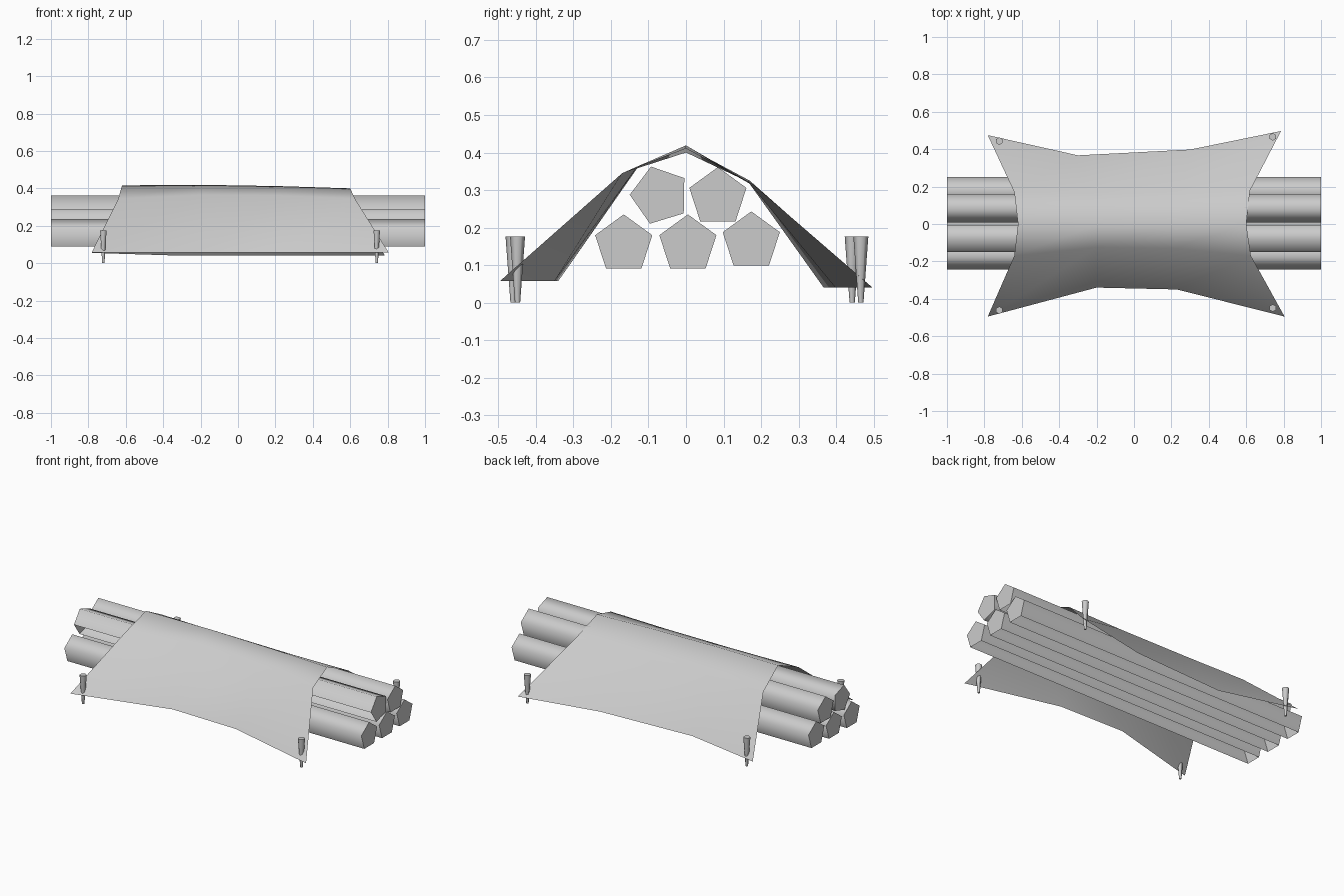
import bpy
import bmesh
from math import radians

cube = bpy.data.objects.get("Cube")
if cube:
    bpy.data.objects.remove(cube, do_unlink=True)

grey = bpy.data.materials.new("light_grey")
grey.use_nodes = True
grey.diffuse_color = (0.6, 0.6, 0.6, 1)
grey.node_tree.nodes["Principled BSDF"].inputs["Base Color"].default_value = (0.6, 0.6, 0.6, 1)


def finish(obj, name, angle):
    """Name, colour and smooth one part."""
    obj.name = obj.data.name = name
    obj.data.materials.append(grey)
    bpy.ops.object.select_all(action="DESELECT")
    obj.select_set(True)
    bpy.context.view_layer.objects.active = obj
    bpy.ops.object.shade_smooth_by_angle(angle=radians(angle))


# Five-sided logs lying along x, open along the underside: y, z, roll
logs = [(-0.166, 0.155, 0), (0.005, 0.155, 0), (0.174, 0.163, 0),
        (0.085, 0.281, 0), (-0.07, 0.286, -55)]
for i, (y, z, roll) in enumerate(logs):
    bpy.ops.mesh.primitive_cylinder_add(vertices=5, radius=0.08, depth=2, location=(0, y, z))
    log = bpy.context.object
    bm = bmesh.new()
    bm.from_mesh(log.data)
    # Lay the prism on its side with one corner upward
    for v in bm.verts:
        v.co = (v.co.z, v.co.x, v.co.y)
    bm.normal_update()
    underside = [f for f in bm.faces if f.normal.z < -0.9]
    bmesh.ops.delete(bm, geom=underside, context="FACES")
    bm.to_mesh(log.data)
    bm.free()
    log.rotation_euler.x = radians(roll)
    finish(log, f"log_{i + 1}", 80)

# Tarp: rows from front hem over the ridge to back hem
rows = [
    [(-0.782, -0.495, 0.058), (-0.2, -0.34, 0.058), (0.23, -0.35, 0.058), (0.805, -0.495, 0.058)],
    [(-0.64, -0.17, 0.345), (-0.2, -0.125, 0.365), (0.22, -0.13, 0.362), (0.625, -0.17, 0.345)],
    [(-0.62, 0, 0.416), (-0.2, 0, 0.419), (0.22, 0, 0.412), (0.6, 0, 0.4)],
    [(-0.64, 0.17, 0.325), (-0.25, 0.165, 0.323), (0.25, 0.17, 0.317), (0.62, 0.178, 0.316)],
    [(-0.782, 0.475, 0.055), (-0.3, 0.367, 0.04), (0.3, 0.398, 0.04), (0.786, 0.497, 0.04)],
]
bm = bmesh.new()
grid = [[bm.verts.new(p) for p in row] for row in rows]
for a, b in zip(grid, grid[1:]):
    for j in range(len(a) - 1):
        bm.faces.new((a[j], a[j + 1], b[j + 1], b[j]))
mesh = bpy.data.meshes.new("tarp")
bm.to_mesh(mesh)
bm.free()
tarp = bpy.data.objects.new("tarp", mesh)
bpy.context.collection.objects.link(tarp)
finish(tarp, "tarp", 80)

# Tapered stakes through the tarp corners
stakes = {"front_right": (-0.72, -0.461), "front_left": (0.742, -0.449),
          "back_right": (-0.72, 0.443), "back_left": (0.742, 0.466)}
for name, (x, y) in stakes.items():
    bpy.ops.mesh.primitive_cone_add(vertices=6, radius1=0.007, radius2=0.02,
                                    depth=0.176, location=(x, y, 0.088))
    finish(bpy.context.object, f"{name}_stake", 70)
